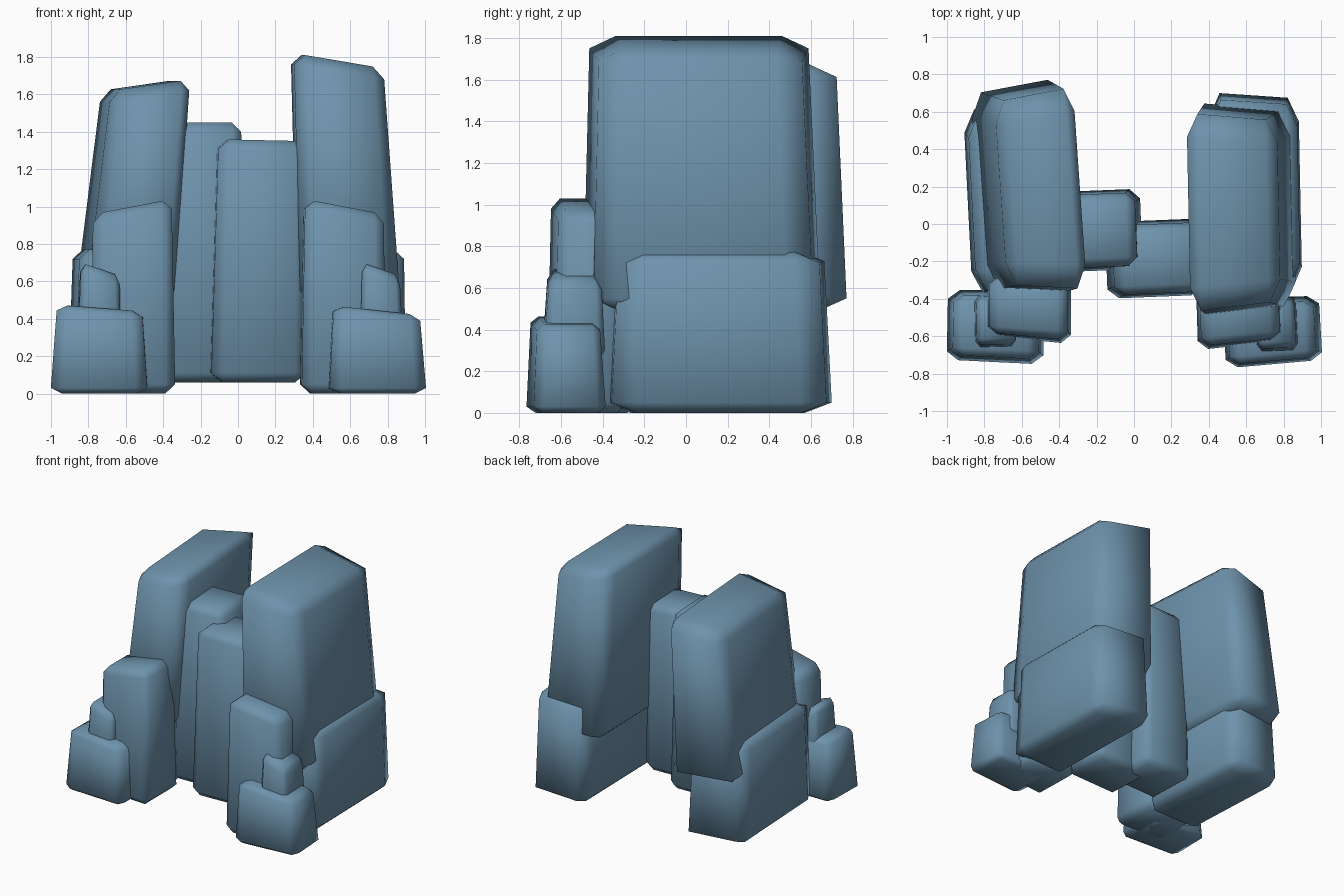
import bpy, bmesh

if "Cube" in bpy.data.objects:
    bpy.data.objects.remove(bpy.data.objects["Cube"])

stone = bpy.data.materials.new("slate blue stone")
stone.diffuse_color = (0.155, 0.29, 0.41, 1)
stone.use_nodes = True
stone.node_tree.nodes["Principled BSDF"].inputs["Base Color"].default_value = stone.diffuse_color


def block(name, bottom, top, z0, z_left, z_right, yaw=0.0, flare=0.0, z_bev=0.05):
    """Tapered chamfered stone. bottom/top = (x0, x1, y0, y1);
    yaw turns it slightly, flare makes the +x side deeper than the -x side."""
    bm = bmesh.new()
    bmesh.ops.create_cube(bm, size=2)
    bmesh.ops.bevel(bm, geom=bm.edges[:], offset=0.24, segments=1,
                    affect='EDGES', profile=0.5)
    for v in bm.verts:
        u, t, w = v.co
        z1 = (z_left + z_right) / 2 + u * (z_right - z_left) / 2
        if abs(w) < 0.9:                      # keep the vertical chamfer short
            w = (1 - 2 * z_bev / (z1 - z0)) * (1 if w > 0 else -1)
        f = (w + 1) / 2
        x0, x1, y0, y1 = [a + (b - a) * f for a, b in zip(bottom, top)]
        dx = u * (x1 - x0) / 2
        dy = t * (y1 - y0) / 2 * (1 + flare * u)
        v.co = ((x0 + x1) / 2 + dx - yaw * dy,
                (y0 + y1) / 2 + dy + yaw * dx,
                z0 + (z1 - z0) * f)
    for face in bm.faces:
        face.smooth = True
    me = bpy.data.meshes.new(name)
    bm.to_mesh(me)
    bm.free()
    me.materials.append(stone)
    ob = bpy.data.objects.new(name, me)
    bpy.context.collection.objects.link(ob)
    return ob


# Tall side slabs
block("left_tall_stone", (-.845, -.37, -.36, .74), (-.705, -.285, -.335, .69),
      .49, 1.62, 1.68, yaw=.07, flare=.05, z_bev=.06)
block("right_tall_stone", (.325, .86, -.47, .63), (.29, .77, -.44, .57),
      .49, 1.82, 1.74, yaw=.02, flare=-.05, z_bev=.06)

# Low base stones under them
block("left_base_stone", (-.89, -.40, -.38, .64), (-.865, -.42, -.36, .60),
      0, .77, .78, yaw=.05, flare=.04)
block("right_base_stone", (.41, .89, -.38, .69), (.42, .88, -.34, .65),
      0, .78, .77, yaw=.02, flare=-.04)

# Back wall slabs between the towers
block("left_wall_slab", (-.42, .04, -.25, .18), (-.40, .01, -.23, .16),
      .06, 1.45, 1.45, yaw=.04)
block("right_wall_slab", (-.15, .36, -.39, .02), (-.11, .36, -.37, 0),
      .06, 1.36, 1.35, yaw=.04)

# Front stones stepping down from each tower
block("left_front_stone", (-.79, -.335, -.62, -.25), (-.775, -.355, -.60, -.27),
      0, .96, 1.04, flare=.12)
block("right_front_stone", (.335, .79, -.65, -.28), (.355, .775, -.63, -.30),
      0, 1.04, .96, yaw=.03, flare=-.10)
block("left_corner_stone", (-1.0, -.48, -.74, -.35), (-.965, -.51, -.71, -.38),
      0, .475, .44, yaw=-.02, flare=.04, z_bev=.03)
block("right_corner_stone", (.48, 1.0, -.75, -.39), (.505, .965, -.73, -.42),
      0, .47, .42, yaw=.06, flare=-.04, z_bev=.03)
block("left_small_stone", (-.86, -.63, -.67, -.37), (-.84, -.635, -.64, -.39),
      .25, .70, .63, yaw=.02)
block("right_small_stone", (.65, .88, -.69, -.39), (.66, .86, -.66, -.41),
      .25, .70, .63, yaw=.04)
